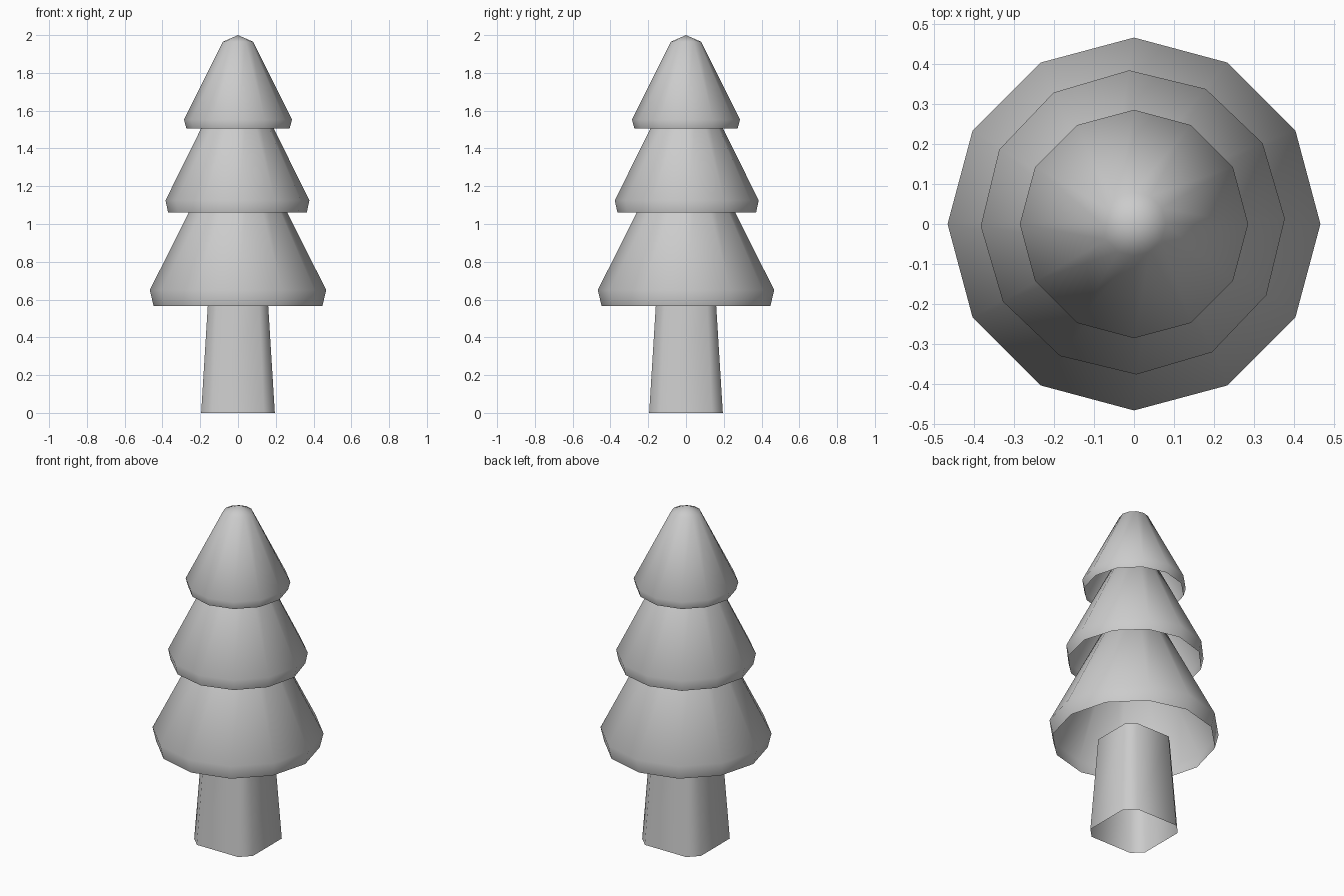
import bpy
import bmesh
from math import cos, sin, pi, radians

if "Cube" in bpy.data.objects:
    bpy.data.objects.remove(bpy.data.objects["Cube"])


def loft(name, rings, apex=None):
    """Open shell through a stack of point rings, optionally closed by a tip."""
    bm = bmesh.new()
    loops = [[bm.verts.new(p) for p in ring] for ring in rings]
    n = len(loops[0])
    for low, high in zip(loops, loops[1:]):
        for i in range(n):
            j = (i + 1) % n
            bm.faces.new((low[i], low[j], high[j], high[i]))
    if apex:
        tip = bm.verts.new(apex)
        for i in range(n):
            bm.faces.new((loops[-1][i], loops[-1][(i + 1) % n], tip))
    for f in bm.faces:
        f.smooth = True
    mesh = bpy.data.meshes.new(name)
    bm.to_mesh(mesh)
    bm.free()
    obj = bpy.data.objects.new(name, mesh)
    bpy.context.collection.objects.link(obj)
    return obj


def tier(name, profile, tip_z, turn=0.0, cx=0.0, cy=0.0):
    """Twelve-sided hollow foliage skirt."""
    rings = []
    for r, z in profile:
        angles = [i * pi / 6 + radians(turn) for i in range(12)]
        rings.append([(cx + r * cos(a), cy + r * sin(a), z) for a in angles])
    return loft(name, rings, (cx, cy, tip_z))


def chamfered_square(h, a, z):
    return [(h, -a, z), (h, a, z), (a, h, z), (-a, h, z),
            (-h, a, z), (-h, -a, z), (-a, -h, z), (a, -h, z)]


# Trunk: tapered square tube with cut corners
loft("trunk", [chamfered_square(0.195, 0.137, 0.0),
               chamfered_square(0.16, 0.112, 0.566)])

# Foliage: three nested skirts, each continuing up inside the next
tier("lower_foliage", [(0.447, 0.567), (0.467, 0.65), (0.131, 1.32)], 1.375)
tier("middle_foliage", [(0.367, 1.06), (0.381, 1.125), (0.106, 1.68)], 1.725,
     turn=1.4, cx=-0.003, cy=0.004)
tier("upper_foliage", [(0.273, 1.505), (0.286, 1.552), (0.08, 1.965)], 2.0)
